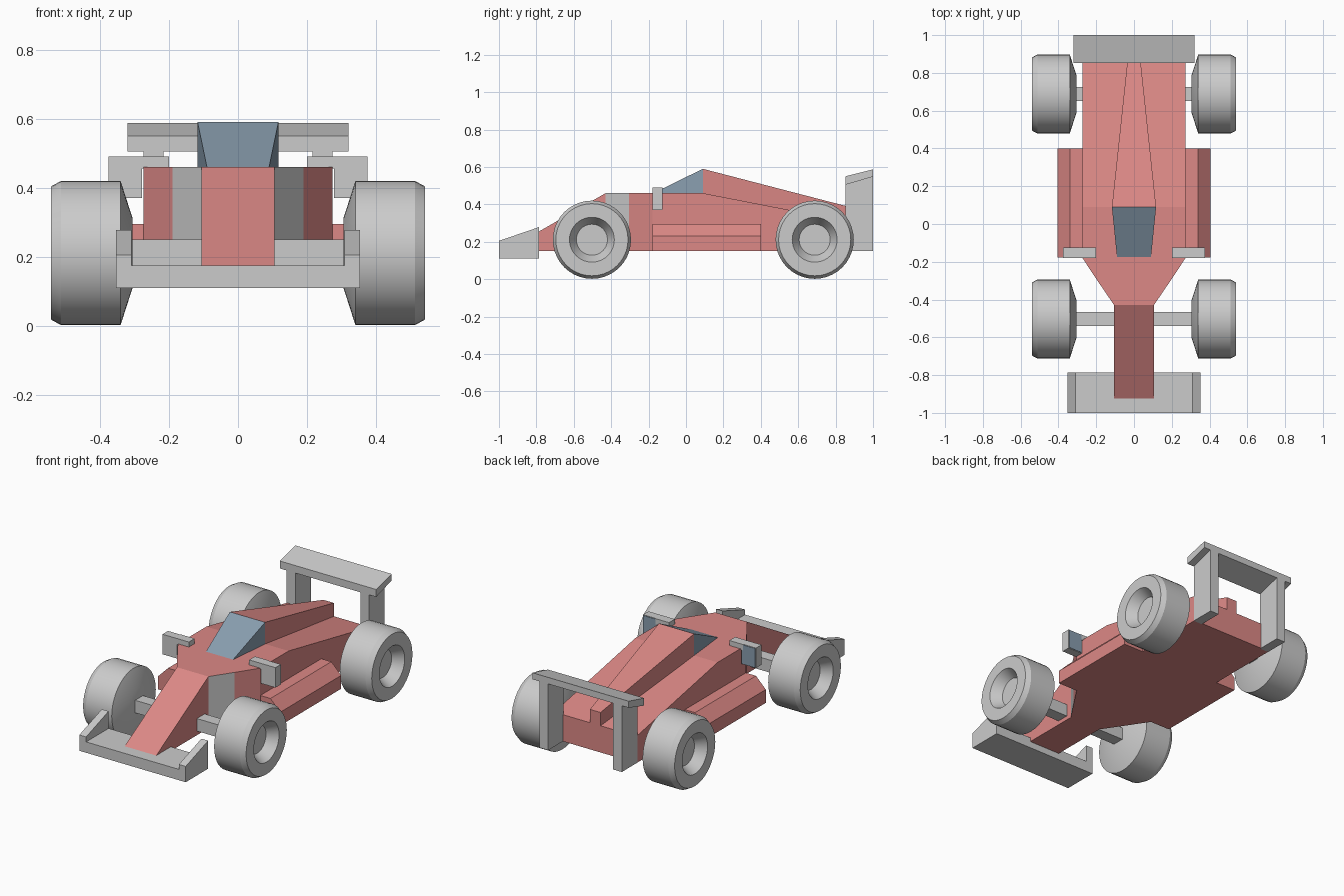
import bpy, bmesh, math

if "Cube" in bpy.data.objects:
    bpy.data.objects.remove(bpy.data.objects["Cube"])


def material(name, rgb):
    m = bpy.data.materials.new(name)
    m.diffuse_color = (*rgb, 1)
    m.use_nodes = True
    m.node_tree.nodes["Principled BSDF"].inputs["Base Color"].default_value = m.diffuse_color
    return m


RED = material("red_paint", (0.72, 0.25, 0.24))
BLUE = material("glass_blue", (0.25, 0.34, 0.43))


def finish(name, bm, mats=()):
    bmesh.ops.recalc_face_normals(bm, faces=bm.faces)
    me = bpy.data.meshes.new(name)
    bm.to_mesh(me)
    bm.free()
    for m in mats:
        me.materials.append(m)
    ob = bpy.data.objects.new(name, me)
    bpy.context.collection.objects.link(ob)
    return ob


def skin(name, rings, mats=(), special=None):
    """Join matching closed rings and cap both ends; special(seg, side) -> slot."""
    bm = bmesh.new()
    vs = [[bm.verts.new(p) for p in r] for r in rings]
    n = len(vs[0])
    for i, (a, b) in enumerate(zip(vs, vs[1:])):
        for j in range(n):
            k = (j + 1) % n
            f = bm.faces.new((a[j], a[k], b[k], b[j]))
            if special:
                f.material_index = special(i, j)
    bm.faces.new(vs[0])
    bm.faces.new(vs[-1])
    return finish(name, bm, mats)


def loft(name, stations, mats=(), special=None):
    """Stations along y: (y, x0, x1, z0, z1)."""
    rings = [[(x0, y, z0), (x1, y, z0), (x1, y, z1), (x0, y, z1)]
             for y, x0, x1, z0, z1 in stations]
    return skin(name, rings, mats, special)


def box(name, x, y, z, mats=()):
    return loft(name, [(y[0], *x, *z), (y[1], *x, *z)], mats)


# Main hull; the front half of each angled cheek is a grey intake
hull = [(-.925, .105, .175), (-.43, .105, .46), (-.305, .19, .46),
        (-.18, .273, .46), (.09, .273, .46), (.86, .273, .31)]
loft("hull", [(y, -w, w, .15, z) for y, w, z in hull], (RED, None),
     lambda i, j: int(i == 1 and j in (1, 3)))

# Canopy and tapering engine cover
loft("canopy", [(-.175, -.09, .09, .455, .46), (.09, -.117, .117, .455, .59)], (BLUE,))
loft("engine_cover", [(.09, -.117, .117, .455, .59), (.86, -.035, .035, .305, .39)], (RED,))

# Axles
AXLES = {"front": -.503, "rear": .688}
for end, y in AXLES.items():
    box(end + "_axle", (-.315, .315), (y - .037, y + .037), (.175, .25))

# Front and rear wing planes
box("front_wing", (-.33, .33), (-1, -.787), (.11, .175))
loft("rear_wing", [(.853, -.32, .32, .505, .55), (1, -.32, .32, .548, .587)])


# Wheel: lathe profile of (distance from centre line, radius)
def wheel(name, s, y):
    profile = [(.305, .10), (.34, .209), (.512, .209), (.541, .193),
               (.541, .12), (.48, .083)]
    n = 40
    rings = [[(s * x, y + r * math.cos(2 * math.pi * k / n),
               .211 + r * math.sin(2 * math.pi * k / n)) for k in range(n)]
             for x, r in profile]
    ob = skin(name, rings)
    bpy.ops.object.select_all(action='DESELECT')
    ob.select_set(True)
    bpy.context.view_layer.objects.active = ob
    bpy.ops.object.shade_smooth_by_angle(angle=math.radians(20))


# Everything that is mirrored left and right
for side, s in (("left", -1), ("right", 1)):
    for end, y in AXLES.items():
        wheel(f"{end}_{side}_wheel", s, y)

    pod = [(.26, .15), (.405, .15), (.405, .23), (.34, .295), (.26, .295)]
    skin(side + "_side_pod", [[(s * x, y, z) for x, z in pod] for y in (-.178, .40)], (RED,))

    loft(side + "_front_endplate", [(-1, s * .308, s * .353, .11, .205),
                                    (-.787, s * .308, s * .353, .11, .278)])
    loft(side + "_rear_wing_support", [(.853, s * .215, s * .274, .15, .51),
                                       (1, s * .215, s * .274, .15, .552)])

    # Mirror: arm, housing, and glass on the back
    box(side + "_mirror_arm", (s * .20, s * .29), (-.18, -.125), (.455, .49))
    box(side + "_mirror_housing", (s * .278, s * .375), (-.18, -.128), (.37, .49))
    box(side + "_mirror_glass", (s * .281, s * .372), (-.13, -.125), (.373, .487), (BLUE,))
